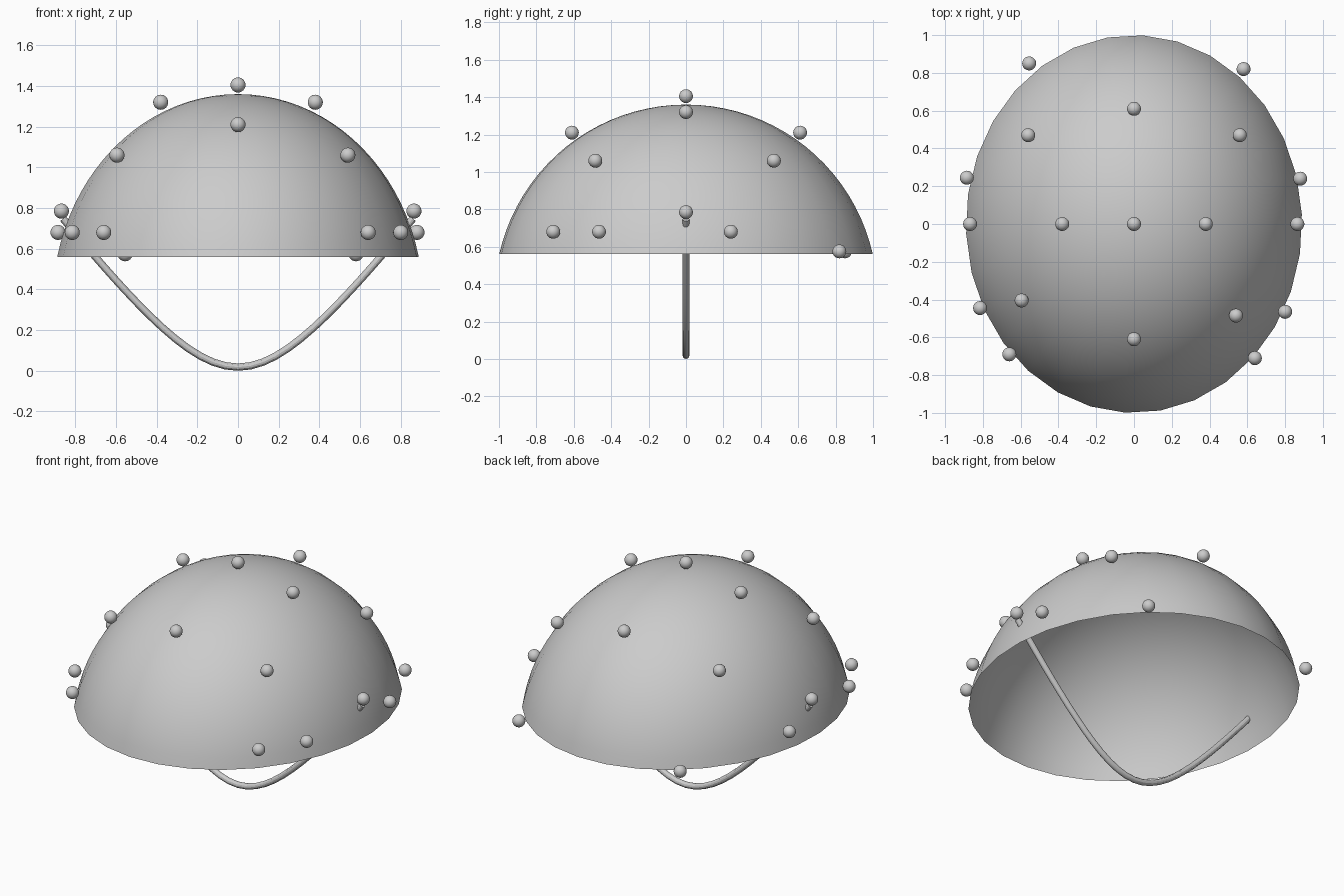
import bpy, bmesh
from math import sin, cos, sqrt, radians, asin
from mathutils import Vector

cube = bpy.data.objects.get("Cube")
if cube:
    bpy.data.objects.remove(cube, do_unlink=True)

grey = bpy.data.materials.new("soft grey")
grey.use_nodes = True
colour = (0.6, 0.6, 0.6, 1)
grey.diffuse_color = colour
grey.node_tree.nodes["Principled BSDF"].inputs["Base Color"].default_value = colour


def finish(bm, name):
    """Turn a bmesh into a smooth grey object."""
    mesh = bpy.data.meshes.new(name)
    for face in bm.faces:
        face.smooth = True
    bm.to_mesh(mesh)
    bm.free()
    mesh.materials.append(grey)
    obj = bpy.data.objects.new(name, mesh)
    bpy.context.collection.objects.link(obj)
    return obj


# Cap: thin open ellipsoid dome
RX, RY, RZ, CENTRE_Z, RIM_Z = 0.912, 1.025, 1.025, 0.335, 0.56
SEGMENTS, RINGS = 30, 20
rim_angle = radians(90) - asin((RIM_Z - CENTRE_Z) / RZ)
bm = bmesh.new()
pole = bm.verts.new((0, 0, CENTRE_Z + RZ))
previous = None
for r in range(1, RINGS + 1):
    tilt = rim_angle * r / RINGS
    ring = []
    for s in range(SEGMENTS):
        turn = radians(3 + 360 * s / SEGMENTS)
        ring.append(bm.verts.new((RX * sin(tilt) * cos(turn),
                                  RY * sin(tilt) * sin(turn),
                                  CENTRE_Z + RZ * cos(tilt))))
    for s in range(SEGMENTS):
        n = (s + 1) % SEGMENTS
        if previous:
            bm.faces.new((previous[s], ring[s], ring[n], previous[n]))
        else:
            bm.faces.new((pole, ring[s], ring[n]))
    previous = ring
finish(bm, "cap_shell")

# Electrodes: small balls just above the shell
electrodes = {
    "crown": [(0, 0, 1.405)],
    "midline": [(0, 0.61, 1.21), (0, -0.61, 1.21)],
    "upper_side": [(-0.38, 0, 1.32), (0.38, 0, 1.32)],
    "diagonal": [(-0.56, 0.47, 1.06), (0.56, 0.47, 1.06),
                 (-0.595, -0.405, 1.06), (0.54, -0.485, 1.06)],
    "ear": [(-0.868, 0, 0.785), (0.865, 0, 0.785)],
    "lower": [(-0.885, 0.245, 0.68), (0.88, 0.24, 0.68),
              (-0.815, -0.445, 0.68), (0.8, -0.465, 0.68),
              (-0.66, -0.69, 0.68), (0.64, -0.71, 0.68)],
    "back_rim": [(-0.555, 0.85, 0.575), (0.58, 0.82, 0.575)],
}
for group, places in electrodes.items():
    for i, place in enumerate(places):
        bm = bmesh.new()
        bmesh.ops.create_uvsphere(bm, u_segments=20, v_segments=12, radius=0.037)
        bmesh.ops.translate(bm, verts=bm.verts, vec=Vector(place))
        finish(bm, f"{group}_electrode_{i + 1}")

# Chin strap: hanging tube in the x-z plane, running up to the ear electrodes
STRAP_R, HALF, STEPS, SIDES = 0.018, 0.86, 28, 12
BEND, SLOPE = 0.4, 1.33
bm = bmesh.new()
rings = []
for i in range(STEPS + 1):
    x = HALF * (2 * i / STEPS - 1)
    reach = sqrt(BEND ** 2 + x ** 2)
    centre = Vector((x, 0, STRAP_R + SLOPE * (reach - BEND)))
    along = Vector((1, 0, SLOPE * x / reach)).normalized()
    side = Vector((0, 1, 0))
    up = along.cross(side)
    angles = [radians(360 * k / SIDES) for k in range(SIDES)]
    rings.append([bm.verts.new(centre + STRAP_R * (cos(a) * side + sin(a) * up))
                  for a in angles])
for a, b in zip(rings, rings[1:]):
    for k in range(SIDES):
        n = (k + 1) % SIDES
        bm.faces.new((a[k], a[n], b[n], b[k]))
bm.faces.new(rings[0])
bm.faces.new(rings[-1])
bmesh.ops.recalc_face_normals(bm, faces=bm.faces)
strap = finish(bm, "chin_strap")

bpy.ops.object.select_all(action='DESELECT')
strap.select_set(True)
bpy.context.view_layer.objects.active = strap
bpy.ops.object.shade_smooth_by_angle()
